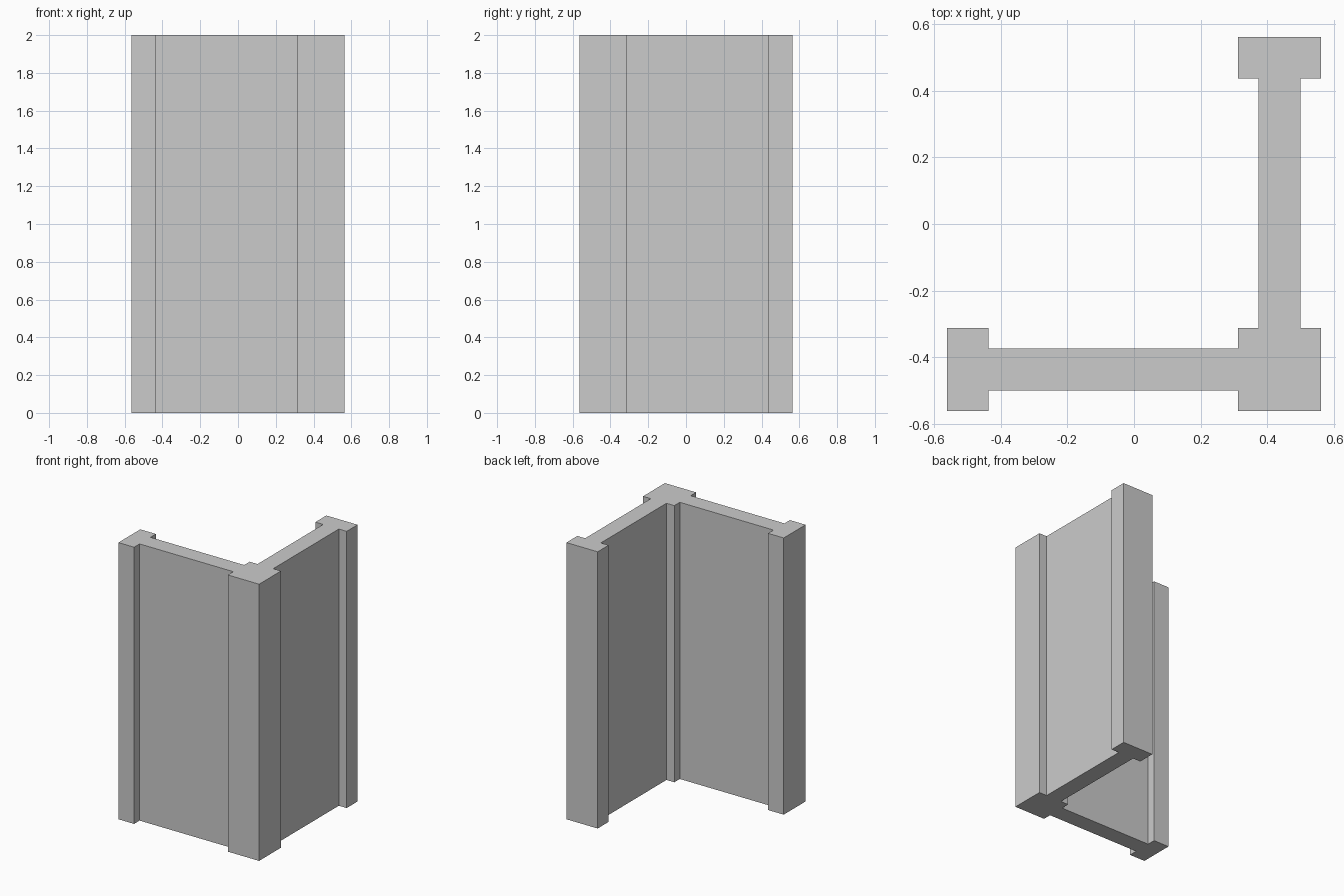
import bpy
import bmesh

if "Cube" in bpy.data.objects:
    bpy.data.objects.remove(bpy.data.objects["Cube"])

HEIGHT = 2.0
OUT, IN = 0.5625, 0.3125            # post outer and inner faces
WALL_OUT, WALL_IN = 0.5, 0.375      # wall panel faces
END = 0.4375                        # inner face of the end posts

# Plan of one wing, from the outer corner round to the inner corner
wing = [
    (OUT, -OUT), (IN, -OUT), (IN, -WALL_OUT),       # corner post, outside
    (-END, -WALL_OUT), (-END, -OUT), (-OUT, -OUT),  # wall and end post, outside
    (-OUT, -IN), (-END, -IN), (-END, -WALL_IN),     # end post, inside
    (IN, -WALL_IN), (IN, -IN),                      # wall and corner post, inside
]

# Second wing: the first mirrored across the diagonal
outline = wing + [(-y, -x) for x, y in reversed(wing[1:-1])]

# Extrude the whole plan upwards
bm = bmesh.new()
base = bm.faces.new([bm.verts.new((x, y, 0)) for x, y in outline])
ext = bmesh.ops.extrude_face_region(bm, geom=[base], use_keep_orig=True)
top = [v for v in ext["geom"] if isinstance(v, bmesh.types.BMVert)]
bmesh.ops.translate(bm, verts=top, vec=(0, 0, HEIGHT))
bmesh.ops.recalc_face_normals(bm, faces=bm.faces[:])

mesh = bpy.data.meshes.new("corner_wall")
bm.to_mesh(mesh)
bm.free()
bpy.context.collection.objects.link(bpy.data.objects.new("corner_wall", mesh))
